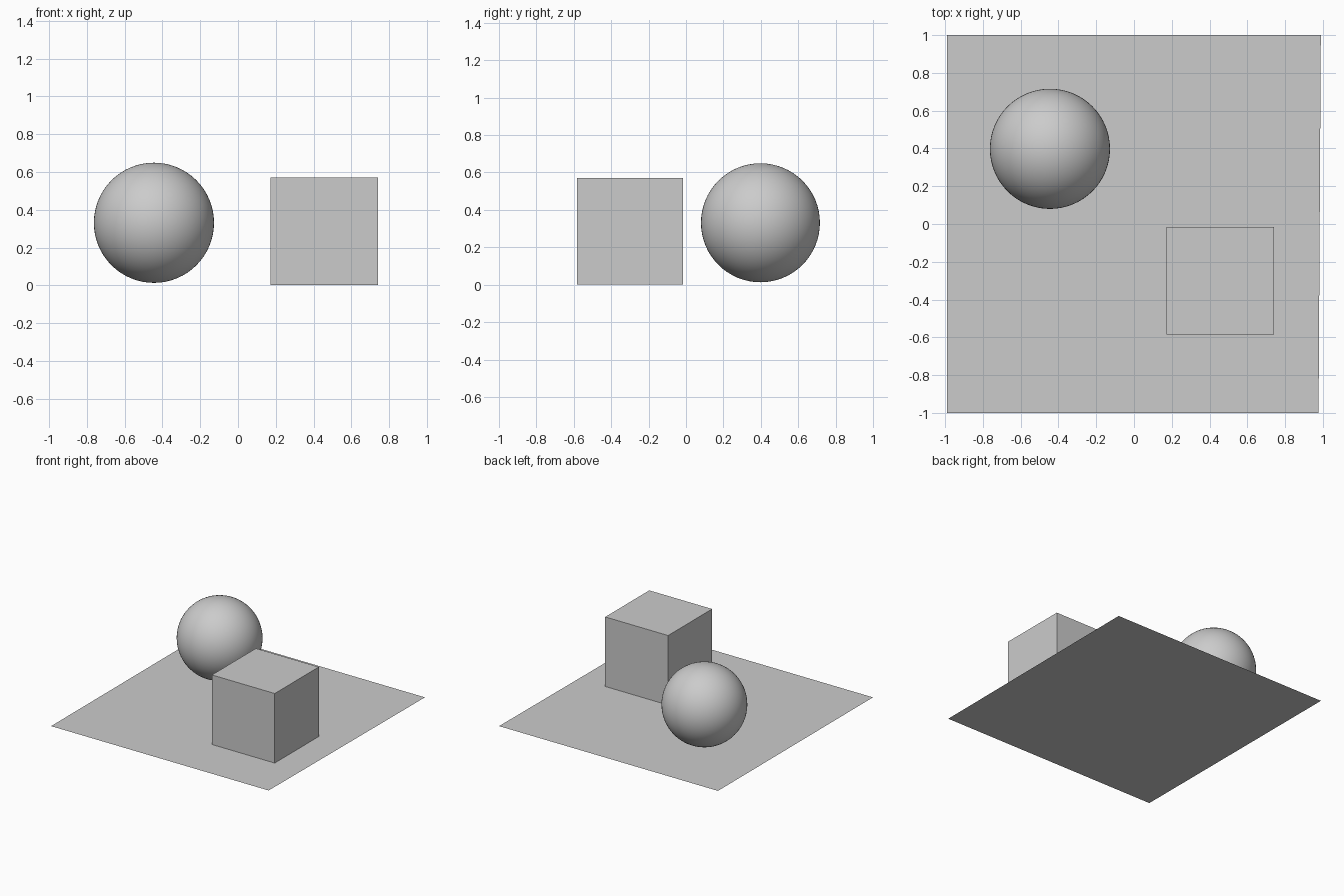
import bpy

if "Cube" in bpy.data.objects:
    bpy.data.objects.remove(bpy.data.objects["Cube"])

# Floor: a thin sheet, its right edge slightly slanted
mesh = bpy.data.meshes.new("floor")
mesh.from_pydata([(-0.989, -1, 0), (0.977, -1, 0), (0.989, 1, 0), (-0.989, 1, 0)],
                 [], [(0, 1, 2, 3)])
floor = bpy.data.objects.new("floor", mesh)
bpy.context.collection.objects.link(floor)

# Box resting at the front right
SIDE = 0.568
bpy.ops.mesh.primitive_cube_add(size=SIDE, location=(0.457, -0.3, SIDE / 2 + 0.002))
bpy.context.object.name = "box"

# Ball hovering just above the floor at the back left
bpy.ops.mesh.primitive_uv_sphere_add(segments=64, ring_count=32, radius=0.318,
                                     location=(-0.445, 0.398, 0.331))
bpy.context.object.name = "ball"
bpy.ops.object.shade_smooth()
